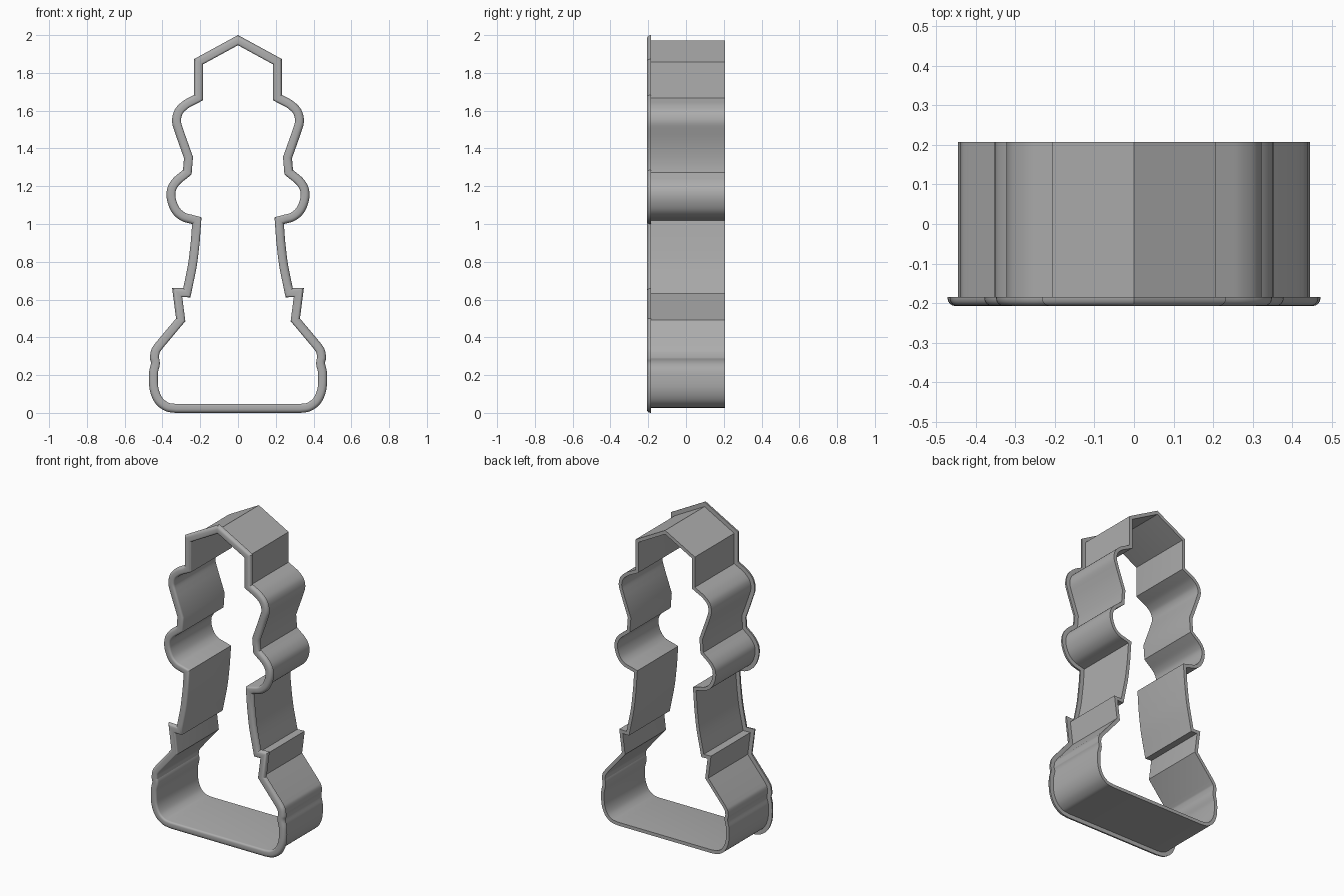
import bpy, bmesh, math
from mathutils import Vector

if "Cube" in bpy.data.objects:
    bpy.data.objects.remove(bpy.data.objects["Cube"], do_unlink=True)

DEPTH = 0.2075      # half depth of the cutter
WALL_OUT = 0.026    # wall's outer face, measured in from the rim edge
WALL_IN = 0.047     # wall's inner face
RIM_BACK = -0.184

# Right half of the outline, apex to base; each run is smooth, with corners between runs
RUNS = [
    [(0, 2)],
    [(.233, 1.873)],
    [(.233, 1.683), (.291, 1.651), (.335, 1.605), (.349, 1.54), (.328, 1.466)],
    [(.286, 1.349)],
    [(.291, 1.286), (.344, 1.241), (.374, 1.19), (.376, 1.127), (.349, 1.06),
     (.302, 1.018), (.243, 1.0)],
    [(.249, .915), (.264, .79), (.29, .66)],
    [(.349, .662)],
    [(.328, .5)],
    [(.437, .37), (.459, .335), (.466, .29), (.461, .262), (.471, .21),
     (.467, .12), (.437, .05), (.385, .01), (.33, 0)],
]


def smooth_run(run, steps=5):
    """Catmull-Rom curve through the points of one run."""
    pts = [Vector(p) for p in run]
    if len(pts) < 3:
        return pts
    ext = [2 * pts[0] - pts[1]] + pts + [2 * pts[-1] - pts[-2]]
    out = []
    for a, b, c, d in zip(ext, ext[1:], ext[2:], ext[3:]):
        for i in range(steps):
            t = i / steps
            out.append(0.5 * (2 * b + (c - a) * t + (2 * a - 5 * b + 4 * c - d) * t ** 2
                              + (3 * b - a - 3 * c + d) * t ** 3))
    return out + [pts[-1]]


def inset(loop, dist):
    """Move a clockwise loop inwards with mitred corners."""
    out = []
    for i, p in enumerate(loop):
        d1 = (p - loop[i - 1]).normalized()
        d2 = (loop[(i + 1) % len(loop)] - p).normalized()
        n1, n2 = Vector((d1.y, -d1.x)), Vector((d2.y, -d2.x))
        out.append(p + (n1 + n2) * dist / (1 + n1.dot(n2)))
    return out


def arc(cx, cy, r, start, end, steps=4):
    """Rounded corner of the cross-section."""
    angles = [math.radians(start + (end - start) * i / steps) for i in range(steps + 1)]
    return [(cx + r * math.cos(a), cy + r * math.sin(a)) for a in angles]


# Mirrored closed outline
half = [p for run in RUNS for p in smooth_run(run)]
outline = half + [Vector((-p.x, p.y)) for p in reversed(half[1:])]

# Cross-section of wall and rounded front rim: (inset, y)
section = [(WALL_OUT, DEPTH), (WALL_IN, DEPTH)]
section += arc(WALL_IN - .012, -DEPTH + .012, .012, 0, -90)
section += arc(.02, -DEPTH + .02, .02, -90, -180)
section += [(0, RIM_BACK), (WALL_OUT, RIM_BACK)]

# Sweep the section around the outline
bm = bmesh.new()
rings = [[bm.verts.new((p.x, y, p.y)) for p in inset(outline, d)] for d, y in section]
count = len(outline)
for k, ring in enumerate(rings):
    nxt = rings[(k + 1) % len(rings)]
    for i in range(count):
        j = (i + 1) % count
        bm.faces.new((ring[i], ring[j], nxt[j], nxt[i]))
bmesh.ops.recalc_face_normals(bm, faces=bm.faces)
mesh = bpy.data.meshes.new("cutter_wall_and_rim")
bm.to_mesh(mesh)
bm.free()

# Plain grey material
grey = bpy.data.materials.new("plain_grey")
grey.use_nodes = True
colour = (.42, .42, .42, 1)
grey.diffuse_color = colour
grey.node_tree.nodes["Principled BSDF"].inputs["Base Color"].default_value = colour
mesh.materials.append(grey)

cutter = bpy.data.objects.new("cutter_wall_and_rim", mesh)
bpy.context.collection.objects.link(cutter)
bpy.ops.object.select_all(action='DESELECT')
cutter.select_set(True)
bpy.context.view_layer.objects.active = cutter
bpy.ops.object.shade_smooth_by_angle(angle=math.radians(25))
